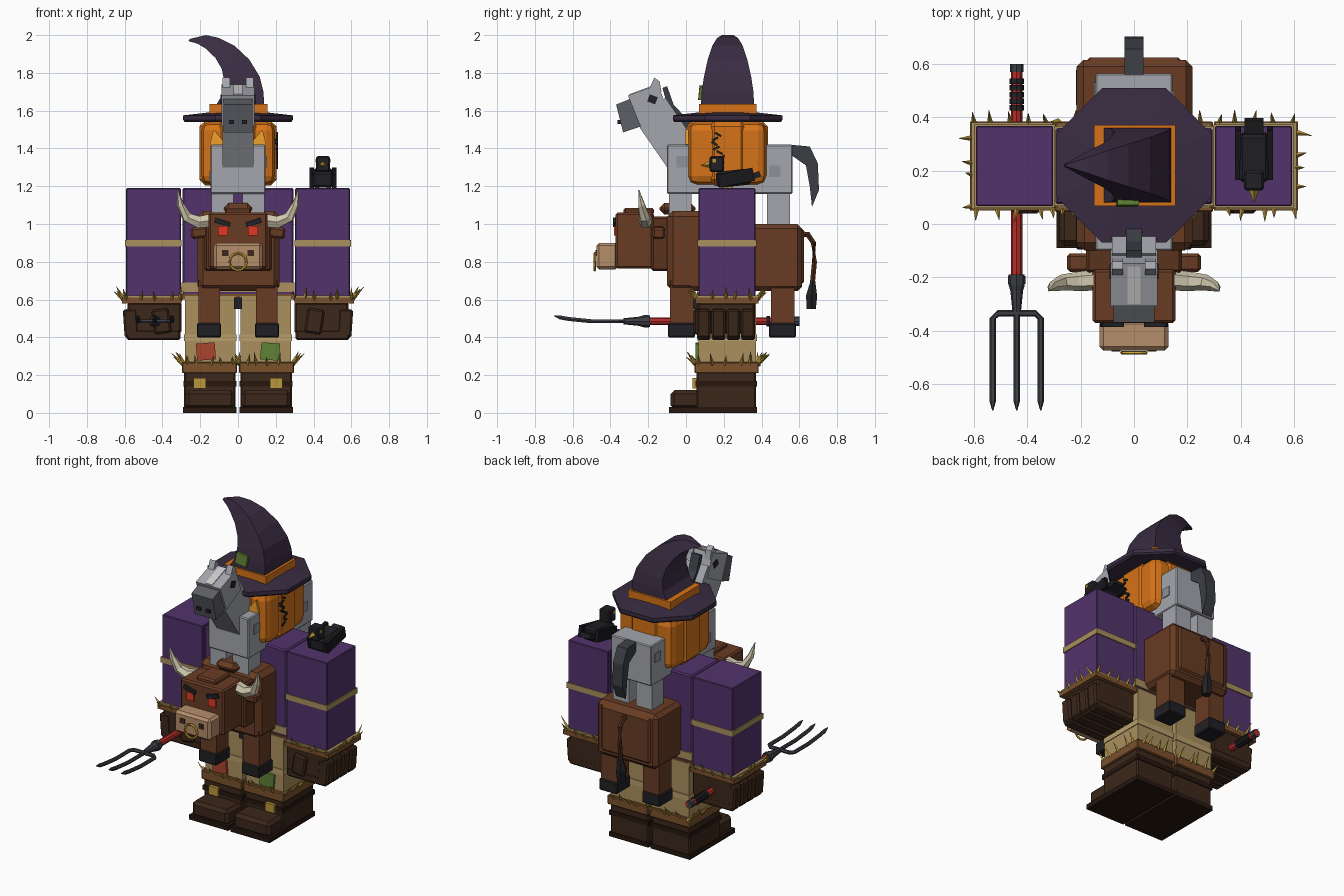
import bpy, bmesh, math, random
from mathutils import Vector, Matrix, Euler

if "Cube" in bpy.data.objects:
    bpy.data.objects.remove(bpy.data.objects["Cube"])

random.seed(4)
MATS = {}


def mat(hexa):
    if hexa not in MATS:
        m = bpy.data.materials.new("c_" + hexa)
        lin = [(int(hexa[i:i + 2], 16) / 255) ** 2.2 for i in (0, 2, 4)]
        m.diffuse_color = (*lin, 1)
        m.use_nodes = True
        m.node_tree.nodes["Principled BSDF"].inputs["Base Color"].default_value = m.diffuse_color
        MATS[hexa] = m
    return MATS[hexa]


def finish(name, bm, col):
    bmesh.ops.recalc_face_normals(bm, faces=bm.faces)
    me = bpy.data.meshes.new(name)
    bm.to_mesh(me)
    bm.free()
    me.materials.append(mat(col))
    ob = bpy.data.objects.new(name, me)
    bpy.context.collection.objects.link(ob)
    return ob


def box(name, x, y, z, col, bev=0, rot=(0, 0, 0), seg=1):
    bm = bmesh.new()
    size = [abs(a[1] - a[0]) for a in (x, y, z)]
    mid = Vector([sum(a) / 2 for a in (x, y, z)])
    bmesh.ops.create_cube(bm, size=1, matrix=Matrix.Diagonal((*size, 1)))
    if bev:
        bmesh.ops.bevel(bm, geom=bm.edges[:], offset=bev, segments=seg, profile=0.5, affect='EDGES')
    bm.transform(Matrix.Translation(mid) @ Euler(rot).to_matrix().to_4x4())
    return finish(name, bm, col)


def loft(name, rings, col):
    bm = bmesh.new()
    vs = [[bm.verts.new(p) for p in r] for r in rings]
    n = len(vs[0])
    for a, b in zip(vs, vs[1:]):
        for i in range(n):
            bm.faces.new((a[i], a[(i + 1) % n], b[(i + 1) % n], b[i]))
    bm.faces.new(vs[0])
    bm.faces.new(vs[-1])
    return finish(name, bm, col)


def tube(name, pts, radii, col, n=6):
    pts = [Vector(p) for p in pts]
    rings = []
    for i, p in enumerate(pts):
        d = pts[min(i + 1, len(pts) - 1)] - pts[max(i - 1, 0)]
        q = d.to_track_quat('Z', 'Y')
        rings.append([p + q @ Vector((radii[i] * math.cos(k * math.tau / n), radii[i] * math.sin(k * math.tau / n), 0))
                      for k in range(n)])
    return loft(name, rings, col)


def prism(name, yz, x0, x1, col):
    return loft(name, [[(x, y, z) for y, z in yz] for x in (x0, x1)], col)


def straw(name, x, y, z, n, col="B8963E"):
    # straw spikes poking out round a cuff
    cx, cy = sum(x) / 2, sum(y) / 2
    for i in range(n):
        t = (i + random.uniform(.2, .8)) / n * 4
        side, f = int(t), t % 1
        px = (x[0] + f * (x[1] - x[0]), x[1], x[1] - f * (x[1] - x[0]), x[0])[side]
        py = (y[0], y[0] + f * (y[1] - y[0]), y[1], y[1] - f * (y[1] - y[0]))[side]
        nx, ny = ((0, -1), (1, 0), (0, 1), (-1, 0))[side]
        L = random.uniform(.025, .045)
        tip = (px + nx * L + random.uniform(-.015, .015), py + ny * L + random.uniform(-.015, .015),
               z + random.uniform(.03, .06))
        tube(name, [(px - nx * .015, py - ny * .015, z - .015), tip], [.013, .001], col, 4)


PURPLE, TAN, DKBROWN, BROWN = "53366B", "A88F5F", "3E2B20", "683E28"
CUFF, BLACK, GREY, DGREY = "7A5230", "26262A", "A3A5AC", "5E6066"
ORANGE, HAT, HORN, GOLD, IRON = "D5731E", "3C3044", "CFC6AC", "B8963E", "3E4046"

# ---- scarecrow body
box("torso", (-.295, .295), (.075, .36), (.61, 1.19), PURPLE, .008)
box("torso_hem", (-.3, .3), (.068, .368), (.6, .63), CUFF)
box("belt", (-.3, .3), (.068, .368), (.64, .69), TAN)
box("rope_knot", (-.02, .02), (.04, .07), (.55, .61), BLACK)
for s in (-1, 1):
    X = lambda a, b: (s * a, s * b) if s > 0 else (-b, -a)
    # arms and gloves
    box("sleeve", X(.303, .592), (.067, .367), (.6, 1.19), PURPLE, .004)
    box("sleeve_band", X(.298, .598), (.061, .373), (.88, .916), TAN)
    box("sleeve_cuff", X(.3, .615), (.05, .385), (.58, .61), CUFF)
    box("cuff_rim", X(.305, .61), (.057, .38), (.605, .622), TAN)
    straw("cuff_straw", X(.3, .615), (.05, .385), .61, 18)
    box("glove_palm", X(.3, .585), (.062, .365), (.42, .585), DKBROWN, .01)
    for i in range(4):
        box("glove_finger", X(.53, .605), (.058 + i * .078, .13 + i * .078), (.4, .55), DKBROWN, .01, (0, s * .07, 0))
        box("glove_fingertip", X(.305, .59), (.058 + i * .078, .13 + i * .078), (.385, .44), DKBROWN, .01)
    box("glove_thumb", X(.36, .45), (.04, .1), (.42, .55), DKBROWN, .01, (0, s * .15, 0))
    # trousers and boots
    box("trouser_leg", X(.012, .28), (.065, .37), (.25, .62), TAN)
    box("trouser_fold", X(.008, .285), (.06, .375), (.38, .415), "B89E6C")
    box("knee_patch", X(.12, .22), (.05, .07), (.28, .37), "A84632" if s < 0 else "5F8038", 0, (0, .08 * s, 0))
    box("boot_shaft", X(.012, .285), (.055, .37), (.02, .22), DKBROWN, .008)
    box("boot_toe", X(.018, .28), (-.082, .08), (.02, .12), DKBROWN, .02)
    box("boot_sole", X(.008, .29), (-.09, .375), (0, .03), "2A1D16")
    box("boot_strap", X(.008, .289), (.05, .376), (.14, .17), "2A1D16")
    box("boot_buckle", X(.17, .235), (.035, .055), (.13, .185), GOLD)
    box("boot_cuff", X(.006, .297), (.045, .385), (.21, .27), CUFF, .005)
    straw("boot_straw", X(.006, .297), (.045, .385), .265, 18)

# ---- pumpkin head
box("pumpkin", (-.195, .195), (.012, .425), (1.21, 1.54), ORANGE, .045, seg=2)
box("pumpkin_rib_y", (-.11, .11), (.003, .434), (1.2, 1.545), ORANGE, .03)
box("pumpkin_rib_x", (-.205, .205), (.12, .32), (1.205, 1.545), ORANGE, .03)
for s in (-1, 1):
    loft("carved_eye", [[(s * .05, y, 1.41), (s * .15, y, 1.42), (s * .13, y, 1.5)] for y in (-.003, .02)], "F0A030")
for i in range(8):
    y = .17 + .02 * math.sin(i * .9)
    box("stitch", (.195, .213), (y - .018, y + .018), (1.3 + i * .024, 1.312 + i * .024), BLACK, 0, (.5 * (-1) ** i, 0, 0))

# ---- hat
R = .29 / math.cos(math.pi / 8)
oct_ring = lambda r, z: [(r * math.cos((k + .5) * math.pi / 4), .22 + r * math.sin((k + .5) * math.pi / 4), z)
                         for k in range(8)]
loft("hat_brim", [oct_ring(R * .97, 1.54), oct_ring(R, 1.55), oct_ring(R, 1.575), oct_ring(R * .55, 1.59)], HAT)
box("hat_band", (-.15, .155), (.068, .372), (1.58, 1.635), ORANGE)
secs = [(-.135, 1.6, .14, 1.6, .142), (-.085, 1.68, .135, 1.7, .137), (-.072, 1.75, .115, 1.78, .125),
        (-.085, 1.82, .06, 1.87, .105), (-.12, 1.88, -.02, 1.945, .08), (-.17, 1.928, -.1, 1.985, .055),
        (-.215, 1.955, -.17, 2.0, .03), (-.262, 1.968, -.255, 1.98, .004)]
loft("hat_cone", [[(a, .22 - h, b), (c, .22 - h, d), (c, .22 + h, d), (a, .22 + h, b)] for a, b, c, d, h in secs], HAT)
box("hat_patch", (-.065, .015), (.068, .09), (1.66, 1.73), "5F8038", 0, (-.1, .1, 0))

# ---- crow on the shoulder
box("crow_body", (.395, .505), (.16, .34), (1.2, 1.285), BLACK, .012, (.1, 0, 0))
box("crow_tail", (.415, .485), (.3, .395), (1.235, 1.265), BLACK, 0, (.35, 0, 0))
box("crow_head", (.413, .487), (.125, .2), (1.275, 1.36), BLACK, .008)
for s in (-1, 1):
    x = .45 + s * .06
    box("crow_wing", (x - .012, x + .012), (.17, .36), (1.21, 1.28), "1E1E22", 0, (.2, 0, 0))
    box("crow_foot", (.45 + s * .03 - .012, .45 + s * .03 + .012), (.19, .25), (1.185, 1.205), GOLD)
    box("crow_eye", (.45 + s * .036, .45 + s * .04), (.14, .16), (1.325, 1.345), GOLD)
tube("crow_beak", [(.45, .13, 1.315), (.45, .08, 1.31)], [.02, .002], GOLD, 4)

# ---- bull
box("bull_body", (-.215, .22), (0, .615), (.645, 1.0), BROWN, .025)
box("bull_rump", (-.18, .18), (.5, .625), (.68, .98), BROWN, .015)
box("bull_shoulders", (-.215, .22), (-.1, .12), (.645, 1.07), BROWN, .03)
box("bull_hump", (-.075, .075), (-.14, .05), (1.05, 1.11), BROWN, .025)
box("bull_neck", (-.18, .18), (-.185, -.08), (.75, 1.04), "5A3522", .012)
box("bull_head", (-.155, .155), (-.372, -.17), (.765, 1.06), BROWN, .01)
box("bull_forelock", (-.07, .07), (-.33, -.17), (1.05, 1.085), BROWN, .01)
box("bull_snout", (-.13, .13), (-.475, -.36), (.76, .9), "B58D6B", .015)
ring = [(.045 * math.cos(a), -.483, .8 + .045 * math.sin(a)) for a in [k * math.tau / 12 for k in range(13)]]
tube("nose_ring", ring, [.007] * 13, "D9A93A", 5)
for s in (-1, 1):
    X = lambda a, b: (s * a, s * b) if s > 0 else (-b, -a)
    box("bull_eye", X(.052, .105), (-.38, -.365), (.94, .99), "E03A28")
    box("bull_brow", X(.04, .125), (-.386, -.365), (.995, 1.022), BLACK, 0, (0, -.3 * s, 0))
    box("bull_nostril", X(.05, .085), (-.479, -.47), (.83, .862), DKBROWN)
    box("bull_ear", X(.14, .25), (-.18, -.11), (.925, .985), BROWN, .012, (0, s * .1, 0))
    tube("bull_horn", [(s * .14, -.21, 1.02), (s * .21, -.215, 1.01), (s * .27, -.22, 1.035),
                       (s * .305, -.235, 1.1), (s * .32, -.25, 1.18)], [.04, .036, .03, .02, .003], HORN, 6)
    for y0 in (-.09, .445):
        box("bull_leg", X(.095, .21), (y0 + .005, y0 + .13), (.46, .7), BROWN)
        box("bull_hoof", X(.09, .217), (y0 - .005, y0 + .138), (.4, .475), BLACK, .006)
tube("bull_tail", [(0, .6, .945), (0, .645, .945), (0, .675, .9), (0, .68, .8), (0, .665, .64)],
     [.018, .017, .016, .015, .015], "4E2E1F", 6)
tube("bull_tail_tuft", [(0, .672, .7), (0, .665, .62), (0, .663, .55)], [.014, .034, .028], BLACK, 6)

# ---- horse
box("horse_body", (-.145, .145), (-.1, .565), (1.16, 1.42), GREY, .006)
for x, y, z in ((.1, .44, 1.25), (.1, -.05, 1.3), (-.15, .47, 1.3), (-.15, -.04, 1.22)):
    box("horse_dapple", (x if x < 0 else .14, .15 if x > 0 else -.14), (y, y + .06), (z, z + .06), "8E9098")
prism("horse_neck", [(-.1, 1.3), (-.245, 1.51), (-.11, 1.67), (.06, 1.42), (.05, 1.3)], -.082, .082, GREY)
prism("horse_head", [(-.307, 1.68), (-.148, 1.738), (-.095, 1.597), (-.243, 1.52)], -.088, .088, GREY)
prism("horse_muzzle", [(-.37, 1.632), (-.275, 1.671), (-.238, 1.517), (-.333, 1.485)], -.076, .076, DGREY)
prism("horse_blaze", [(-.3, 1.687), (-.16, 1.739), (-.16, 1.72), (-.3, 1.67)], -.025, .025, "D8D8DA")
prism("horse_mane", [(-.125, 1.72), (-.1, 1.73), (-.065, 1.63), (.06, 1.5), (.08, 1.4), (-.06, 1.5)], -.03, .03, IRON)
prism("horse_tail", [(.55, 1.42), (.656, 1.41), (.698, 1.32), (.704, 1.18), (.667, 1.09), (.655, 1.2), (.635, 1.31),
                     (.55, 1.37)], -.036, .036, IRON)
for s in (-1, 1):
    X = lambda a, b: (s * a, s * b) if s > 0 else (-b, -a)
    prism("horse_ear", [(-.2, 1.7), (-.168, 1.775), (-.14, 1.755), (-.13, 1.7)], *X(.042, .083), GREY)
    box("horse_eye", X(.08, .092), (-.2, -.155), (1.64, 1.68), BLACK, 0, (-.35, 0, 0))
    box("horse_nostril", X(.02, .048), (-.362, -.335), (1.53, 1.55), BLACK)
    for y0 in (-.09, .43):
        box("horse_leg", X(.025, .14), (y0, y0 + .12), (.99, 1.18), GREY)

# ---- pitchfork
FX, FZ = -.44, .485
rod = lambda name, y0, y1, r, c: tube(name, [(FX, y0, FZ), (FX, y1, FZ)], [r, r], c, 8)
rod("fork_handle", -.2, .6, .021, "B5302C")
rod("fork_cap", .57, .6, .025, IRON)
for i in range(5):
    rod("fork_grip", .425 + i * .025, .446 + i * .025, .027, BLACK)
tube("fork_socket", [(FX, y, FZ) for y in (-.19, -.23, -.25, -.33)], [.03, .03, .024, .016], IRON, 8)
rod("fork_collar", -.225, -.195, .033, IRON)
for s in (-1, 0, 1):
    x = FX + s * .09
    start = [(FX, -.335, FZ), (x - s * .02, -.335, FZ), (x, -.355, FZ)] if s else [(x, -.32, FZ), (x, -.34, FZ)]
    pts = start + [(x, -.5, FZ), (x, -.62, .497), (x, -.665, .505), (x, -.7, .514)]
    tube("fork_tine", pts, [.012] * (len(pts) - 2) + [.012, .002], IRON, 6)
